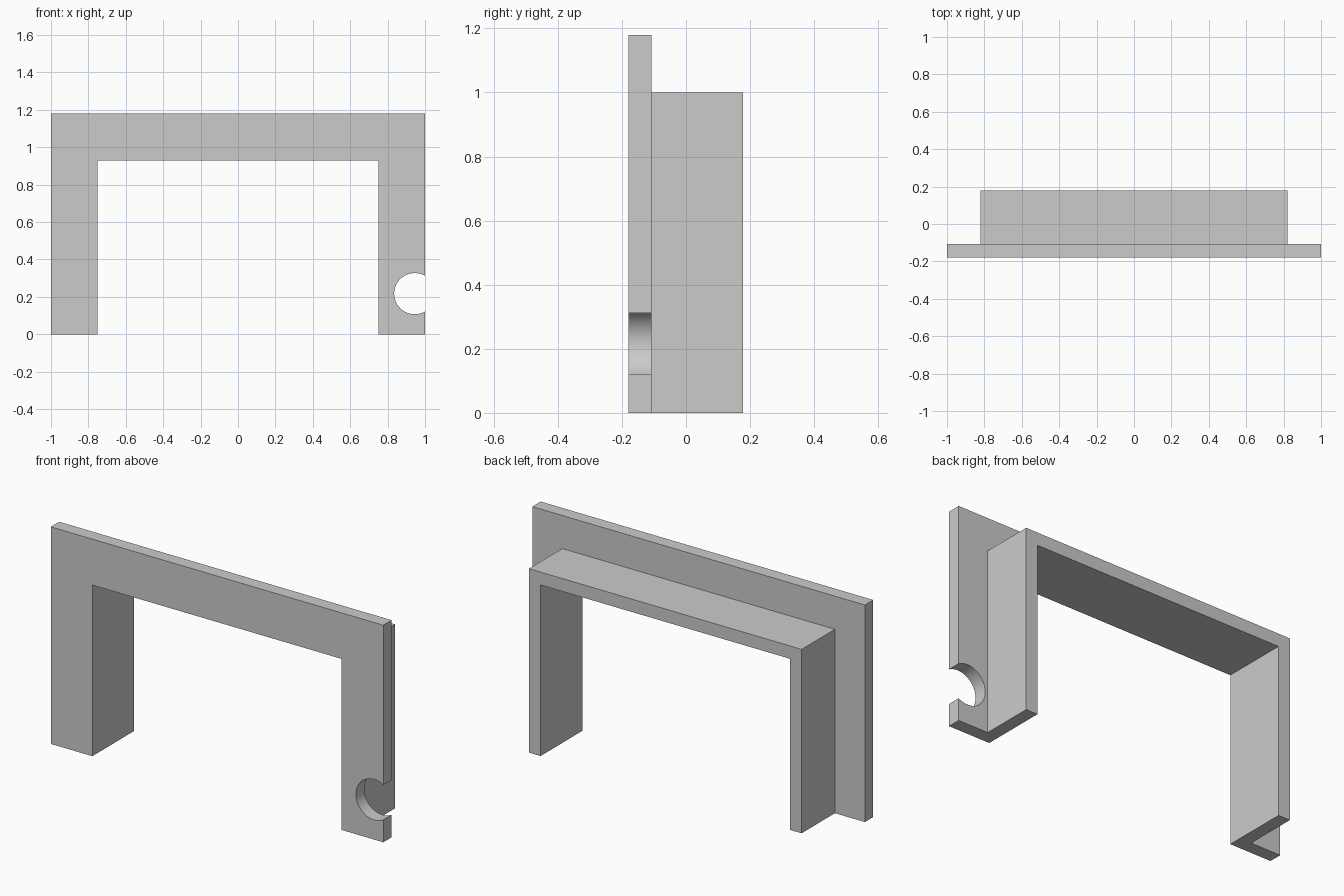
import bpy
import bmesh
import math

cube = bpy.data.objects.get("Cube")
if cube:
    bpy.data.objects.remove(cube, do_unlink=True)

INNER_X, INNER_Z = 0.75, 0.93
FRONT, STEP, BACK = -0.18, -0.108, 0.178

grey = bpy.data.materials.new("plain grey")
grey.use_nodes = True
colour = (0.6, 0.6, 0.6, 1)
grey.diffuse_color = colour
grey.node_tree.nodes["Principled BSDF"].inputs["Base Color"].default_value = colour


def extrude_profile(name, points, y0, y1):
    """Extrude an x-z outline from y0 to y1."""
    bm = bmesh.new()
    face = bm.faces.new([bm.verts.new((x, y0, z)) for x, z in points])
    result = bmesh.ops.extrude_face_region(bm, geom=[face])
    moved = [v for v in result["geom"] if isinstance(v, bmesh.types.BMVert)]
    bmesh.ops.translate(bm, verts=moved, vec=(0, y1 - y0, 0))
    bmesh.ops.recalc_face_normals(bm, faces=bm.faces[:])
    mesh = bpy.data.meshes.new(name)
    bm.to_mesh(mesh)
    bm.free()
    mesh.materials.append(grey)
    obj = bpy.data.objects.new(name, mesh)
    bpy.context.collection.objects.link(obj)
    return obj


def arch(outer_x, outer_z):
    """Outline of an upside-down U around the shared opening."""
    half = [(INNER_X, INNER_Z), (INNER_X, 0), (outer_x, 0), (outer_x, outer_z)]
    return half + [(-x, z) for x, z in reversed(half)]


def combine(target, tool, operation):
    """Apply a boolean and discard its tool."""
    mod = target.modifiers.new(operation.lower(), "BOOLEAN")
    mod.operation = operation
    mod.solver = "EXACT"
    mod.object = tool
    bpy.context.view_layer.objects.active = target
    bpy.ops.object.modifier_apply(modifier=mod.name)
    bpy.data.objects.remove(tool, do_unlink=True)


# Front trim plate, joined to the deeper lining behind it
surround = extrude_profile("fireplace_style_surround", arch(1.0, 1.18), FRONT, STEP)
surround.name = "opening_surround"
lining = extrude_profile("lining", arch(0.82, 1.0), STEP, BACK)
combine(surround, lining, "UNION")

# Round notch open to the plate's side edge
steps = 64
circle = [(0.945 + 0.11 * math.cos(math.tau * i / steps),
           0.217 + 0.11 * math.sin(math.tau * i / steps)) for i in range(steps)]
notch = extrude_profile("notch_cutter", circle, FRONT - 0.05, STEP + 0.05)
combine(surround, notch, "DIFFERENCE")

# Merge coplanar faces and smooth only the notch wall
bm = bmesh.new()
bm.from_mesh(surround.data)
bmesh.ops.remove_doubles(bm, verts=bm.verts[:], dist=0.0001)
bmesh.ops.dissolve_limit(bm, angle_limit=math.radians(1),
                         verts=bm.verts[:], edges=bm.edges[:])
bm.to_mesh(surround.data)
bm.free()
bpy.ops.object.select_all(action="DESELECT")
surround.select_set(True)
bpy.context.view_layer.objects.active = surround
bpy.ops.object.shade_smooth_by_angle(angle=math.radians(30))
